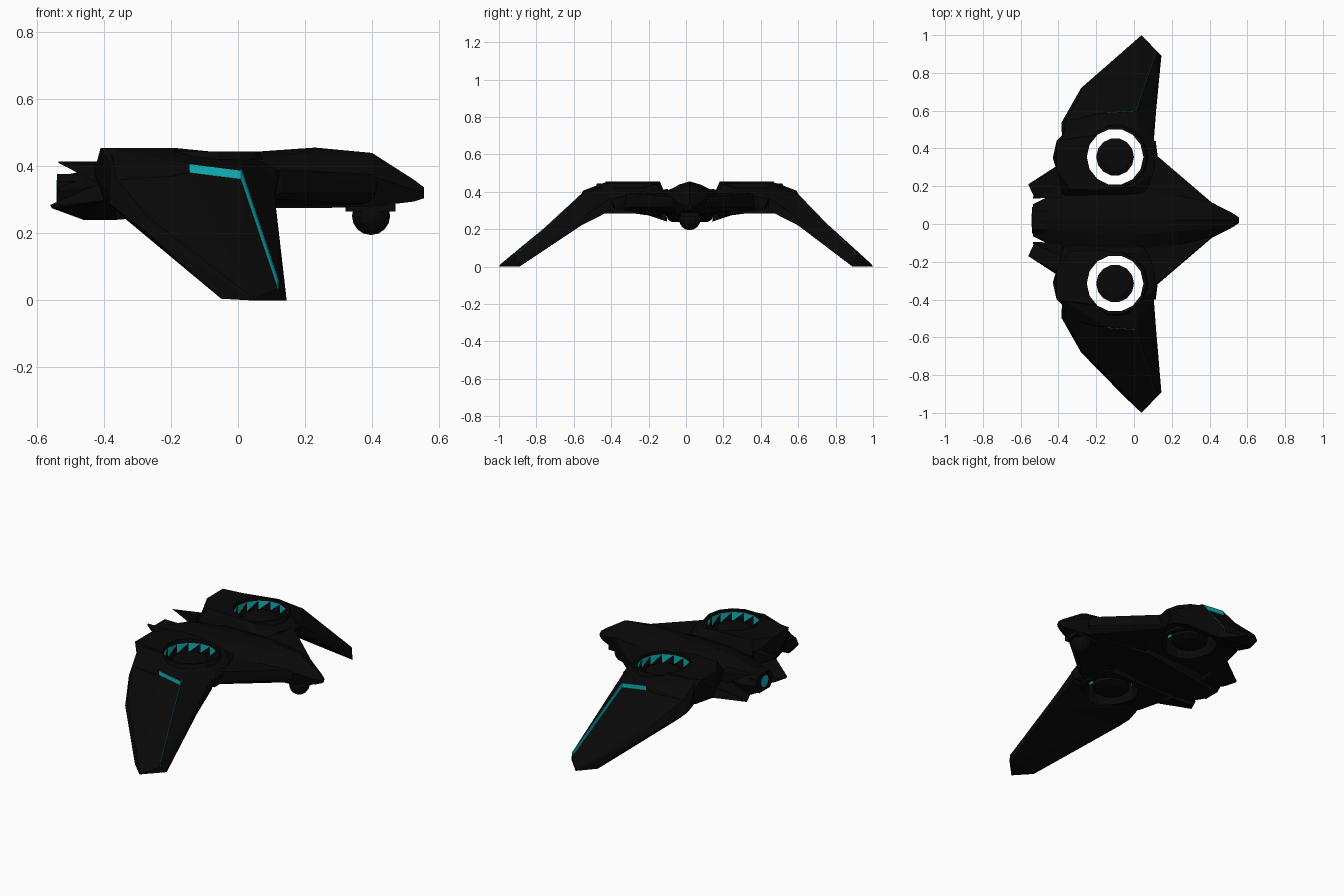
import bpy, bmesh, math
from mathutils import Matrix

MID = 0.02            # mirror plane in y
FAN = (-0.10, 0.335)  # fan centre: x, distance from mirror plane


def material(name, rgb):
    m = bpy.data.materials.new(name)
    m.diffuse_color = (*rgb, 1)
    return m


BLACK = material("matte_black", (0.0025, 0.0025, 0.0025))
TEAL = material("teal_glow", (0.005, 0.45, 0.48))


def place(p, s):
    x, v, z = p
    if s < 0 and v > 0.8:
        v += 0.04         # one wing is slightly longer
    return (x, MID + s * v, z)


def finish(name, bm, mat):
    bmesh.ops.recalc_face_normals(bm, faces=bm.faces)
    me = bpy.data.meshes.new(name)
    bm.to_mesh(me)
    bm.free()
    me.materials.append(mat)
    ob = bpy.data.objects.new(name, me)
    bpy.context.collection.objects.link(ob)
    return ob


def hull(name, pts, s=1, mat=BLACK):
    bm = bmesh.new()
    for p in pts:
        bm.verts.new(place(p, s))
    res = bmesh.ops.convex_hull(bm, input=bm.verts)
    junk = {g for g in res["geom_interior"] + res["geom_unused"] if isinstance(g, bmesh.types.BMVert)}
    bmesh.ops.delete(bm, geom=list(junk), context='VERTS')
    bmesh.ops.dissolve_limit(bm, angle_limit=0.02, verts=bm.verts, edges=bm.edges)
    return finish(name, bm, mat)


def loft(name, rings, mat=BLACK, caps=True, closed=False):
    bm = bmesh.new()
    vs = [[bm.verts.new(p) for p in r] for r in rings]
    n = len(vs[0])
    pairs = list(zip(vs, vs[1:])) + ([(vs[-1], vs[0])] if closed else [])
    for a, b in pairs:
        for i in range(n):
            j = (i + 1) % n
            bm.faces.new((a[i], a[j], b[j], b[i]))
    if caps:
        bm.faces.new(vs[0])
        bm.faces.new(vs[-1])
    return finish(name, bm, mat)


def circle(s, r, z, n=14):
    return [(FAN[0] + r * math.cos(2 * math.pi * i / n),
             MID + s * FAN[1] + r * math.sin(2 * math.pi * i / n), z) for i in range(n)]


def cut(ob, cutter):
    m = ob.modifiers.new("hole", 'BOOLEAN')
    m.operation, m.solver, m.object = 'DIFFERENCE', 'EXACT', cutter
    bpy.context.view_layer.objects.active = ob
    bpy.ops.object.modifier_apply(modifier=m.name)


# central fuselage: x, top z, half width, waist z, bottom z
stations = [(0.555, 0.337, 0.015, 0.322, 0.305), (0.525, 0.36, 0.036, 0.33, 0.295),
            (0.40, 0.44, 0.10, 0.37, 0.28), (0.23, 0.456, 0.13, 0.385, 0.275),
            (0.0, 0.44, 0.17, 0.385, 0.275), (-0.20, 0.435, 0.165, 0.385, 0.25),
            (-0.38, 0.415, 0.14, 0.36, 0.24), (-0.465, 0.385, 0.12, 0.33, 0.245),
            (-0.535, 0.37, 0.085, 0.325, 0.275)]
rings = []
for x, zt, w, zm, zb in stations:
    half = [(0.45 * w, zt - 0.25 * (zt - zm)), (w, zm), (0.7 * w, zb)]
    prof = [(0, zt)] + half + [(0, zb)] + [(-v, z) for v, z in reversed(half)]
    rings.append([(x, MID + v, z) for v, z in prof])
loft("fuselage", rings)

# rear exhaust box with glowing nozzle
hull("exhaust", [(x, v, z) for x in (-0.54, -0.32) for v, z in
                 [(-0.07, 0.29), (-0.07, 0.355), (0.07, 0.29), (0.07, 0.355),
                  (-0.05, 0.27), (0.05, 0.27), (-0.05, 0.377), (0.05, 0.377)]])
bm = bmesh.new()
bmesh.ops.create_cone(bm, cap_ends=True, segments=12, radius1=0.035, radius2=0.035, depth=0.006,
                      matrix=Matrix.Translation((-0.539, MID, 0.325)) @ Matrix.Rotation(math.pi / 2, 4, 'Y'))
finish("exhaust_glow", bm, TEAL)

# chin turret
hull("turret_plate", [(x, v, z) for x in (0.32, 0.47) for v in (-0.05, 0.05) for z in (0.265, 0.30)])
bm = bmesh.new()
bmesh.ops.create_uvsphere(bm, u_segments=12, v_segments=8, radius=0.057,
                          matrix=Matrix.Translation((0.397, MID, 0.252)))
finish("turret_ball", bm, BLACK)

# wing elbow: upper edge, then the section shared by inner and outer wing
upper = [(-0.145, 0.567, 0.408), (0.012, 0.577, 0.388)]
elbow = [(0.117, 0.58, 0.22), (0.113, 0.55, 0.28), (-0.35, 0.55, 0.255),
         (-0.385, 0.515, 0.29), (-0.36, 0.52, 0.36)]
DROP = 0.027          # outer skin sits below the upper edge

for s, side in ((1, "left"), (-1, "right")):
    # shoulder between nose and pod
    hull(side + "_shoulder", [
        (0.42, 0.08, 0.375), (0.41, 0.095, 0.35), (0.41, 0.095, 0.32), (0.40, 0.05, 0.285),
        (0.13, 0.335, 0.385), (0.13, 0.335, 0.32), (0.08, 0.36, 0.395), (0.08, 0.36, 0.305),
        (0.04, 0.13, 0.39), (0.04, 0.13, 0.28)], s)
    # fan pod
    pod = hull(side + "_fan_pod", [
        (-0.41, 0.27, 0.455), (-0.41, 0.42, 0.455), (-0.34, 0.165, 0.455), (-0.19, 0.16, 0.455),
        (-0.19, 0.45, 0.455), (0.01, 0.18, 0.435), (0.02, 0.43, 0.435), (0.10, 0.25, 0.40),
        (0.10, 0.38, 0.40), (0.125, 0.34, 0.38), (0.115, 0.42, 0.36), (-0.43, 0.33, 0.38),
        (-0.37, 0.46, 0.39), (-0.37, 0.13, 0.385), (0.06, 0.13, 0.38), (-0.36, 0.15, 0.265),
        (0.06, 0.16, 0.275), (0.11, 0.40, 0.31), (-0.37, 0.42, 0.30), (-0.40, 0.30, 0.30)], s)
    # inner wing
    inner = hull(side + "_inner_wing", upper + elbow + [
        (-0.38, 0.42, 0.452), (-0.17, 0.44, 0.455), (0.02, 0.43, 0.433), (0.105, 0.42, 0.37),
        (0.105, 0.42, 0.305), (-0.365, 0.42, 0.302)], s)
    # outer wing skin
    hull(side + "_outer_wing", [(x, v, z - DROP) for x, v, z in upper] + elbow + [
        (-0.28, 0.70, 0.21), (-0.27, 0.69, 0.25), (-0.27, 0.62, 0.205), (0.145, 0.87, 0.0),
        (0.04, 0.98, 0.0), (0.035, 0.97, 0.015), (-0.05, 0.895, 0.005), (0.12, 0.895, 0.035)], s)
    # raised leading edge of the wing
    hull(side + "_wing_leading_edge", [
        (0.012, 0.577, 0.388), (0.012, 0.577, 0.34), (0.113, 0.55, 0.28), (0.117, 0.58, 0.22),
        (0.145, 0.87, 0.0), (0.143, 0.87, 0.02), (0.122, 0.895, 0.058), (0.122, 0.895, 0.01)], s)
    # open duct through pod and wing root
    cutter = loft("duct_cutter", [circle(s, 0.15, 0.1), circle(s, 0.15, 0.6)])
    cutter.hide_render = True
    cut(pod, cutter)
    cut(inner, cutter)
    bpy.data.objects.remove(cutter)
    # duct lips
    for tag, lo, hi in (("top", 0.42, 0.444), ("bottom", 0.285, 0.32)):
        loft(side + "_duct_lip_" + tag, [circle(s, 0.15, lo), circle(s, 0.15, hi),
             circle(s, 0.165, hi), circle(s, 0.175, lo)], caps=False, closed=True)
    # zigzag glow inside duct
    bm = bmesh.new()
    top, low = circle(s, 0.147, 0.43), circle(s, 0.147, 0.375)
    for i in range(14):
        j = (i + 1) % 14
        bm.faces.new([bm.verts.new(p) for p in (top[i], top[j], low[j])])
    finish(side + "_duct_glow", bm, TEAL)
    # fan hub
    loft(side + "_fan_hub", [circle(s, 0.07, 0.285), circle(s, 0.10, 0.30),
                             circle(s, 0.10, 0.40), circle(s, 0.07, 0.415)])
    # swept tail spikes
    hull(side + "_upper_tail_spike", [
        (-0.535, 0.115, 0.415), (-0.535, 0.125, 0.41), (-0.38, 0.12, 0.415), (-0.38, 0.19, 0.405),
        (-0.38, 0.19, 0.33), (-0.38, 0.13, 0.33)], s)
    hull(side + "_lower_tail_spike", [
        (-0.56, 0.19, 0.285), (-0.555, 0.19, 0.275), (-0.53, 0.125, 0.285), (-0.52, 0.125, 0.265),
        (-0.46, 0.12, 0.24), (-0.36, 0.12, 0.24), (-0.39, 0.30, 0.30), (-0.39, 0.28, 0.36),
        (-0.38, 0.14, 0.36)], s)
    # upright light strips on the steps around the outer skin
    hull(side + "_wing_top_light", [
        (x, v + d, z - h) for x, v, z in upper for d in (0.001, 0.004) for h in (0.001, DROP)], s, TEAL)
    hull(side + "_wing_edge_light", [
        (x + d, v, z + h) for x, v, z in [(0.012, 0.577, 0.388), (0.122, 0.895, 0.058)]
        for d in (-0.004, -0.001) for h in (-DROP, 0.004)], s, TEAL)
